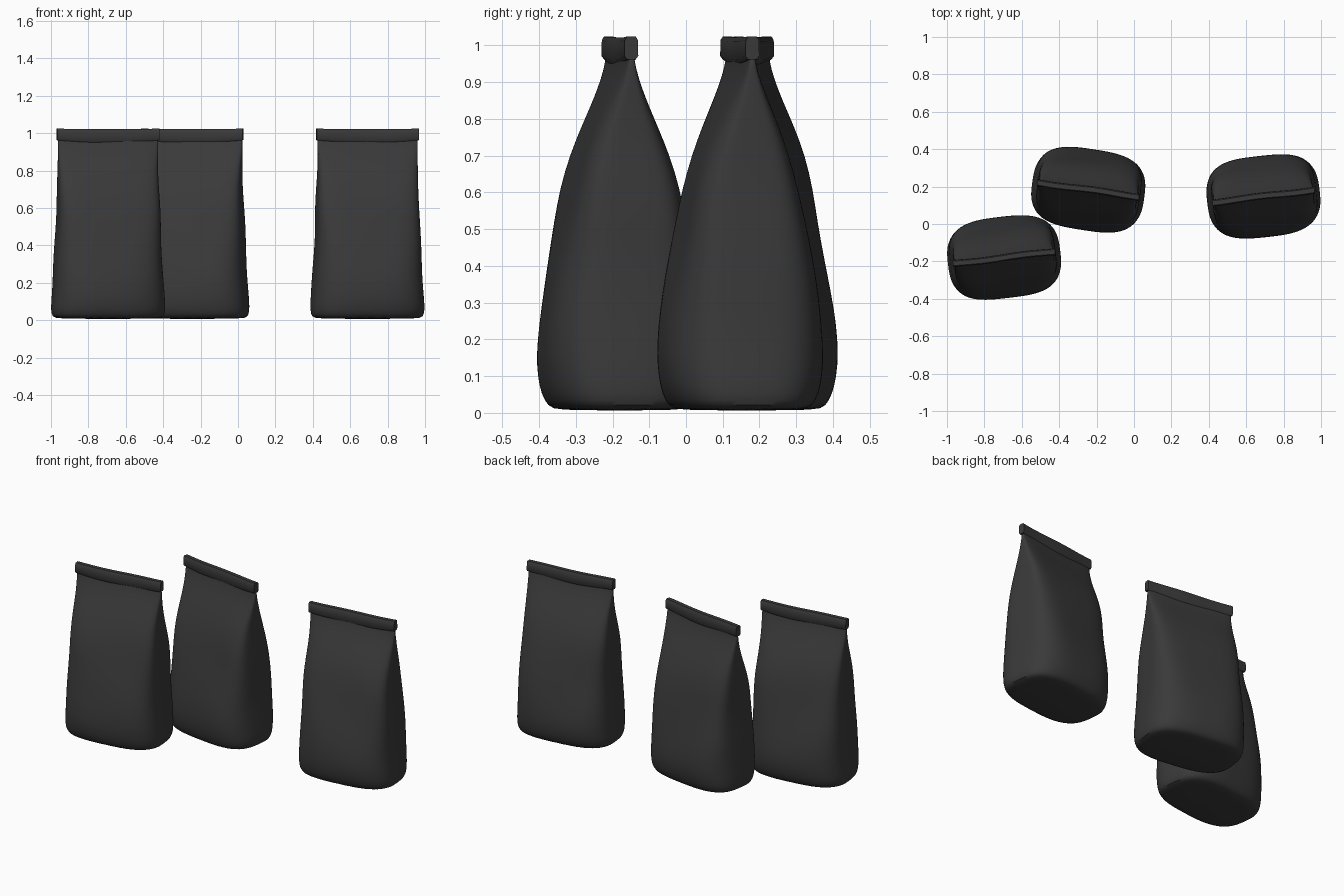
import bpy, bmesh, math
from mathutils import Matrix

cube = bpy.data.objects.get("Cube")
if cube:
    bpy.data.objects.remove(cube, do_unlink=True)

foil = bpy.data.materials.new("matte charcoal foil")
foil.use_nodes = True
colour = (0.042, 0.042, 0.042, 1)
foil.diffuse_color = colour
foil.node_tree.nodes["Principled BSDF"].inputs["Base Color"].default_value = colour

# Bag cross-sections: height, half width, half depth, squareness
SECTIONS = [
    (0.006, 0.275, 0.165, 3.0), (0.018, 0.296, 0.186, 3.0),
    (0.05, 0.304, 0.205, 3.0), (0.10, 0.302, 0.216, 3.0),
    (0.16, 0.297, 0.220, 3.1), (0.24, 0.291, 0.213, 3.3),
    (0.32, 0.286, 0.200, 3.6), (0.42, 0.280, 0.181, 4.0),
    (0.52, 0.276, 0.161, 4.5), (0.61, 0.273, 0.143, 5.0),
    (0.70, 0.270, 0.118, 5.0), (0.78, 0.268, 0.086, 5.0),
    (0.85, 0.268, 0.053, 5.0), (0.91, 0.270, 0.027, 5.0),
    (0.96, 0.270, 0.010, 5.0), (1.00, 0.270, 0.008, 5.0),
]
SEGMENTS = 48


def power(value, exponent):
    return math.copysign(abs(value) ** exponent, value)


def finish(name, rings, place, levels):
    """Loft closed rings, cap both ends, then smooth and position."""
    bm = bmesh.new()
    loops = [[bm.verts.new(p) for p in ring] for ring in rings]
    count = len(loops[0])
    for low, high in zip(loops, loops[1:]):
        for i in range(count):
            j = (i + 1) % count
            bm.faces.new((low[i], low[j], high[j], high[i]))
    bm.faces.new(loops[0][::-1])
    bm.faces.new(loops[-1])
    bmesh.ops.recalc_face_normals(bm, faces=bm.faces)
    mesh = bpy.data.meshes.new(name)
    bm.to_mesh(mesh)
    bm.free()
    mesh.materials.append(foil)
    obj = bpy.data.objects.new(name, mesh)
    bpy.context.collection.objects.link(obj)
    obj.matrix_world = place
    if levels:
        mod = obj.modifiers.new("soft film", "SUBSURF")
        mod.levels = mod.render_levels = levels
    bpy.ops.object.select_all(action="DESELECT")
    obj.select_set(True)
    bpy.context.view_layer.objects.active = obj
    bpy.ops.object.shade_smooth_by_angle(angle=math.radians(45))


def pouch(name, place, phase):
    rings = []
    for z, width, depth, square in SECTIONS:
        ring = []
        for i in range(SEGMENTS):
            a = math.tau * (i + 0.5) / SEGMENTS
            x = width * power(math.cos(a), 2 / square)
            y = depth * power(math.sin(a), 2 / square)
            # Gentle creases in the film, fading at floor and seal
            fade = math.sin(math.pi * min(z, 1))
            y += 0.004 * fade * math.sin(9 * x + 11 * z + phase)
            x += 0.003 * fade * math.sin(14 * z + phase)
            ring.append((x, y, z))
        rings.append(ring)
    finish(name, rings, place, 1)


def rolled_seal(name, place, phase):
    # Rolled strip with a slightly sagging lower edge
    outline = [(-0.012, 0), (-0.019, 0.15), (-0.018, 0.85), (-0.012, 1),
               (0.012, 1), (0.018, 0.85), (0.019, 0.15), (0.012, 0)]
    rings = []
    steps = 20
    for k in range(steps + 1):
        t = 2 * k / steps - 1
        bottom = 0.962 - 0.013 * (1 - t * t)
        top = 1.024 - 0.003 * (1 - t * t)
        sway = 0.003 * math.sin(4 * t + phase)
        rings.append([(0.275 * t, y + sway, bottom + (top - bottom) * h)
                      for y, h in outline])
    finish(name, rings, place, 0)


# Three standing bags: name, x, y, turn in degrees
for n, (name, x, y, turn) in enumerate([
        ("right_bag", -0.695, -0.18, 7),
        ("middle_bag", -0.245, 0.183, -8),
        ("left_bag", 0.692, 0.148, 7)]):
    place = Matrix.Translation((x, y, 0)) @ Matrix.Rotation(math.radians(turn), 4, "Z")
    pouch(name + "_body", place, n)
    rolled_seal(name + "_top_seal", place, n)
